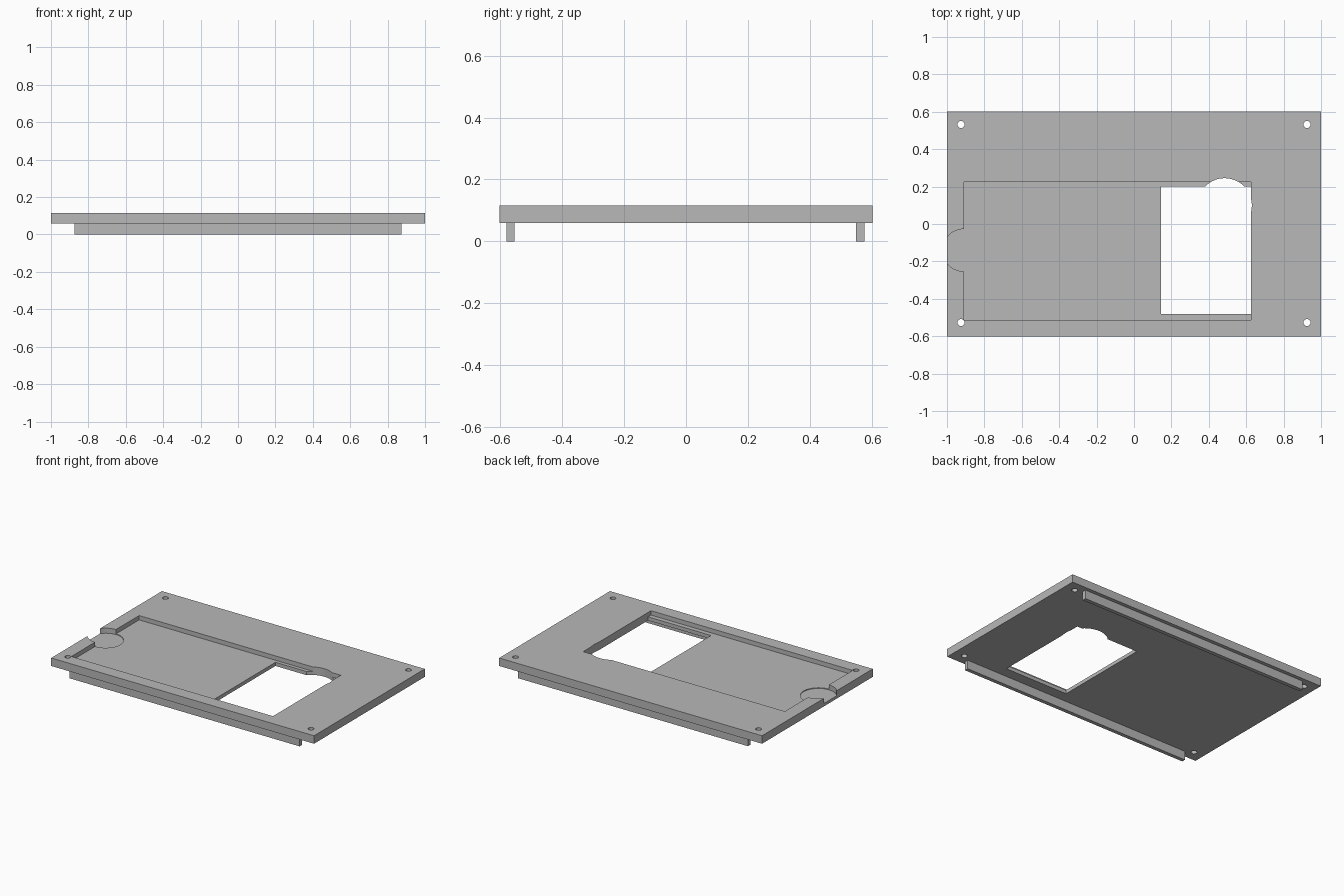
import bpy
import bmesh
from mathutils import Matrix, Vector

cube = bpy.data.objects.get("Cube")
if cube:
    bpy.data.objects.remove(cube, do_unlink=True)

# Main levels
BASE, TOP = 0.06, 0.115
RECESS_FLOOR = TOP - 0.03
POCKET_FLOOR = TOP - 0.035
ABOVE, BELOW = TOP + 0.1, -0.1

grey = bpy.data.materials.new("plain grey")
grey.use_nodes = True
grey.diffuse_color = (0.48, 0.48, 0.48, 1)
grey.node_tree.nodes["Principled BSDF"].inputs["Base Color"].default_value = grey.diffuse_color


def finish(name, bm):
    mesh = bpy.data.meshes.new(name)
    bm.to_mesh(mesh)
    bm.free()
    mesh.materials.append(grey)
    obj = bpy.data.objects.new(name, mesh)
    bpy.context.collection.objects.link(obj)
    return obj


def box(name, low, high):
    low, high = Vector(low), Vector(high)
    bm = bmesh.new()
    place = Matrix.Translation((low + high) / 2) @ Matrix.Diagonal((*(high - low), 1))
    bmesh.ops.create_cube(bm, size=1, matrix=place)
    return finish(name, bm)


def cylinder(name, x, y, radius, low, high, sides=64):
    bm = bmesh.new()
    bmesh.ops.create_cone(bm, cap_ends=True, segments=sides, radius1=radius, radius2=radius,
                          depth=high - low, matrix=Matrix.Translation((x, y, (low + high) / 2)))
    return finish(name, bm)


def cut(target, cutter):
    """Subtract the cutter from the target, then discard the cutter."""
    cutter.hide_render = True
    mod = target.modifiers.new("cut", 'BOOLEAN')
    mod.operation = 'DIFFERENCE'
    mod.solver = 'EXACT'
    mod.object = cutter
    bpy.context.view_layer.objects.active = target
    bpy.ops.object.modifier_apply(modifier=mod.name)
    bpy.data.objects.remove(cutter, do_unlink=True)


# Flat cover plate
plate = box("cover_plate", (-1, -0.602, BASE), (1, 0.602, TOP))

# Shallow rectangular recess and the round pocket that breaks the edge
cut(plate, box("recess_cutter", (-0.91, -0.512, RECESS_FLOOR), (0.625, 0.225, ABOVE)))
cut(plate, cylinder("pocket_cutter", -0.91, -0.14, 0.113, POCKET_FLOOR, ABOVE))

# Window through the plate, with its rounded corner bulge
cut(plate, box("window_cutter", (0.145, -0.48, BELOW), (0.625, 0.2, ABOVE)))
cut(plate, cylinder("bulge_cutter", 0.485, 0.1, 0.145, BELOW, ABOVE))

# Corner screw holes
for x in (-0.925, 0.925):
    for y in (-0.527, 0.532):
        cut(plate, cylinder("screw_cutter", x, y, 0.019, BELOW, ABOVE, 16))

# Locating rails under the long edges
front_rail = box("front_rail", (-0.875, -0.58, 0), (0.875, -0.554, BASE))
back_rail = box("back_rail", (-0.875, 0.55, 0), (0.875, 0.577, BASE))

# Smooth curved walls, keep the hard edges
bpy.ops.object.select_all(action='DESELECT')
plate.select_set(True)
bpy.context.view_layer.objects.active = plate
bpy.ops.object.shade_smooth_by_angle()
